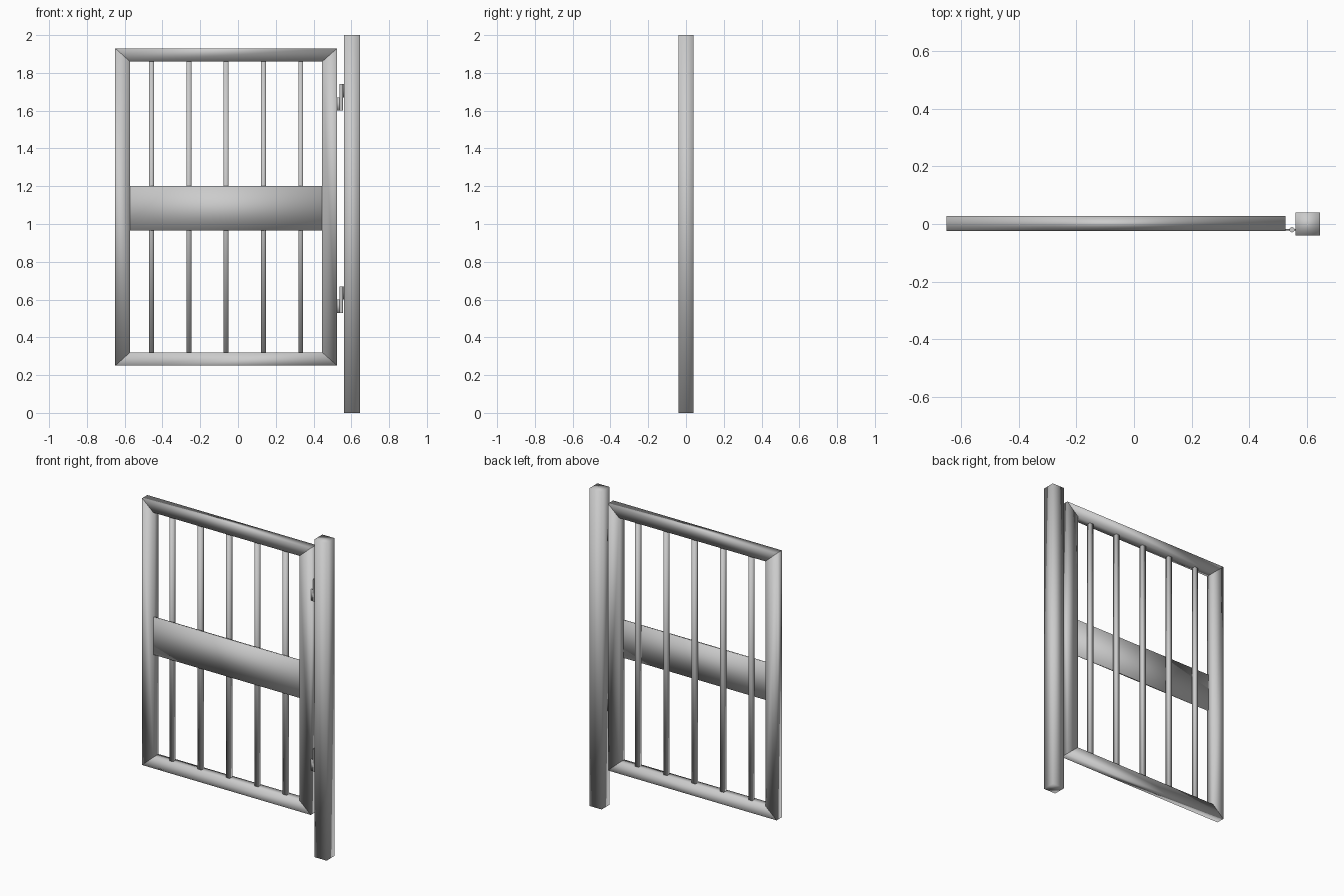
import bpy, bmesh

if "Cube" in bpy.data.objects:
    bpy.data.objects.remove(bpy.data.objects["Cube"])

Y0, Y1 = -0.025, 0.027          # front and back of the gate leaf


def finish(name, bm):
    bmesh.ops.recalc_face_normals(bm, faces=bm.faces)
    me = bpy.data.meshes.new(name)
    bm.to_mesh(me)
    bm.free()
    me.shade_smooth()
    ob = bpy.data.objects.new(name, me)
    bpy.context.collection.objects.link(ob)
    return ob


def prism(name, outline, y0, y1):
    """Extrude an x-z outline from y0 to y1."""
    bm = bmesh.new()
    face = bm.faces.new([bm.verts.new((x, y0, z)) for x, z in outline])
    ext = bmesh.ops.extrude_face_region(bm, geom=[face], use_keep_orig=True)
    new = [g for g in ext["geom"] if isinstance(g, bmesh.types.BMVert)]
    bmesh.ops.translate(bm, verts=new, vec=(0, y1 - y0, 0))
    return finish(name, bm)


def box(name, x0, x1, y0, y1, z0, z1):
    return prism(name, [(x0, z0), (x1, z0), (x1, z1), (x0, z1)], y0, y1)


def barrel(name, x, y, r, z0, z1):
    bpy.ops.mesh.primitive_cylinder_add(vertices=16, radius=r, depth=z1 - z0,
                                        location=(x, y, (z0 + z1) / 2))
    bpy.context.object.name = name
    bpy.ops.object.shade_smooth_by_angle()


# Hinge post
box("post", 0.56, 0.645, -0.04, 0.04, 0, 2)

# Mitred frame: pair each outer edge with the matching inner edge
outer = [(-0.65, 0.25), (0.525, 0.25), (0.525, 1.93), (-0.65, 1.93)]
inner = [(-0.572, 0.32), (0.446, 0.32), (0.446, 1.86), (-0.572, 1.86)]
for i, part in enumerate(("bottom_rail", "right_stile", "top_rail", "left_stile")):
    j = (i + 1) % 4
    prism(part, [outer[i], outer[j], inner[j], inner[i]], Y0, Y1)

# Vertical square bars
for i in range(5):
    x = -0.458 + i * 0.1975
    box(f"bar_{i + 1}", x - 0.013, x + 0.013, -0.011, 0.015, 0.32, 1.86)

# Lock plate across the front
box("cross_panel", -0.572, 0.446, -0.024, -0.013, 0.965, 1.2)

# Two lift-off hinges: lower knuckle on the gate, upper knuckle on the post
for label, z in (("lower", 0.6), ("upper", 1.67)):
    hx, hy = 0.547, -0.02
    barrel(f"{label}_hinge_gate_knuckle", hx, hy, 0.009, z - 0.07, z)
    barrel(f"{label}_hinge_post_knuckle", hx, hy, 0.009, z, z + 0.07)
    box(f"{label}_hinge_gate_leaf", 0.52, hx, hy - 0.002, hy + 0.002, z - 0.07, z)
    box(f"{label}_hinge_post_leaf", hx, 0.565, hy - 0.002, hy + 0.002, z, z + 0.07)
